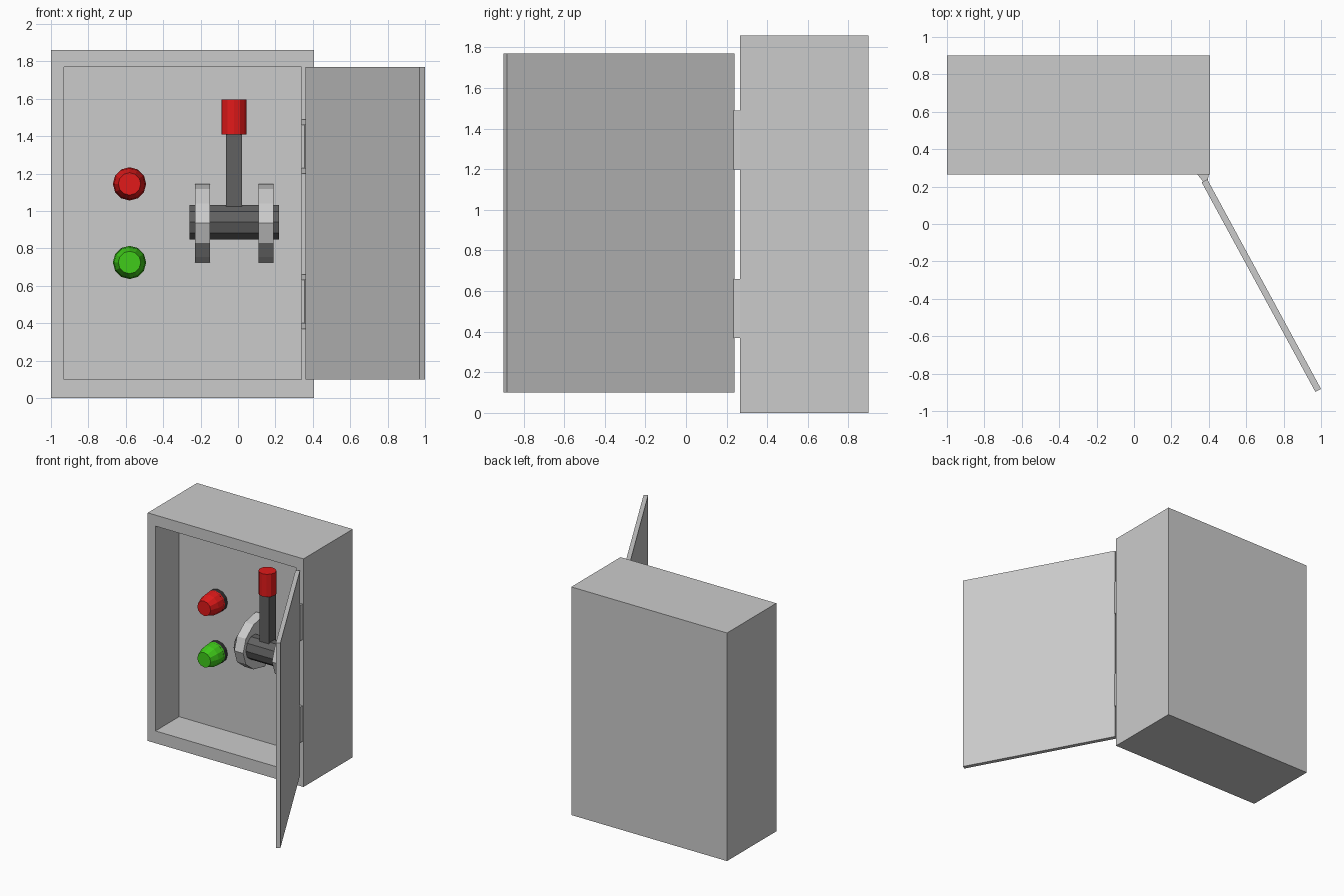
import bpy, bmesh, math
from mathutils import Vector, Matrix

if "Cube" in bpy.data.objects:
    bpy.data.objects.remove(bpy.data.objects["Cube"])


def material(name, r, g, b):
    m = bpy.data.materials.new(name)
    m.diffuse_color = (r, g, b, 1)
    m.use_nodes = True
    m.node_tree.nodes["Principled BSDF"].inputs["Base Color"].default_value = m.diffuse_color
    return m


RED = material("red", 0.75, 0.01, 0.01)
GREEN = material("green", 0.05, 0.6, 0.01)
DARK = material("dark_grey", 0.12, 0.12, 0.12)
BLACK = material("black", 0.03, 0.03, 0.03)


def loft(name, rings, mat=None):
    """Skin a list of closed point rings and cap both ends."""
    bm = bmesh.new()
    loops = [[bm.verts.new(p) for p in ring] for ring in rings]
    for a, b in zip(loops, loops[1:]):
        for i in range(len(a)):
            j = (i + 1) % len(a)
            bm.faces.new((a[i], a[j], b[j], b[i]))
    bm.faces.new(loops[0])
    bm.faces.new(loops[-1])
    bmesh.ops.recalc_face_normals(bm, faces=bm.faces[:])
    me = bpy.data.meshes.new(name)
    bm.to_mesh(me)
    bm.free()
    ob = bpy.data.objects.new(name, me)
    bpy.context.collection.objects.link(ob)
    if mat:
        me.materials.append(mat)
    return ob


def rect(x0, x1, z0, z1, y):
    return [(x0, y, z0), (x1, y, z0), (x1, y, z1), (x0, y, z1)]


def box(name, x0, x1, y0, y1, z0, z1, mat=None):
    return loft(name, [rect(x0, x1, z0, z1, y0), rect(x0, x1, z0, z1, y1)], mat)


def circle(centre, axis, r, n, r2=None):
    """Regular ring around the x, y or z axis, optionally elliptical."""
    r2 = r2 or r
    pts = []
    for i in range(n):
        a = 2 * math.pi * i / n
        u, v = r * math.cos(a), r2 * math.sin(a)
        off = {"x": (0, u, v), "y": (u, 0, v), "z": (u, v, 0)}[axis]
        pts.append(Vector(centre) + Vector(off))
    return pts


# Cabinet with a recess open to the front
loft("cabinet", [rect(-1, 0.405, 0, 1.86, 0.9),
                 rect(-1, 0.405, 0, 1.86, 0.265),
                 rect(-0.93, 0.34, 0.1, 1.77, 0.265),
                 rect(-0.93, 0.34, 0.1, 1.77, 0.57)])

# Open door, a thin panel swung outward
d = Vector((0.477, -0.879, 0))
n = Vector((0.879, 0.477, 0)) * 0.034
end = Vector((0.97, -0.898, 0))
start = end - d * 1.275
foot = [start, end, end + n, start + n]
loft("door", [[p + Vector((0, 0, z)) for p in foot] for z in (0.1, 1.77)])

# Hinges: wedge leaf with a knuckle at each end
for i, z in enumerate((0.37, 1.2)):
    wedge = [(0.355, 0.265), (0.40, 0.265), (0.393, 0.228), (0.366, 0.228)]
    loft(f"hinge_{i}", [[(x, y, h) for x, y in wedge] for h in (z, z + 0.29)])
    wide = [(0.337, 0.267), (0.37, 0.267), (0.37, 0.233), (0.365, 0.233)]
    for j, h in enumerate((z, z + 0.26)):
        loft(f"hinge_knuckle_{i}_{j}",
             [[(x, y, k) for x, y in wide] for k in (h, h + 0.03)])

# Push buttons with black collars
for name, z, mat in (("red_button", 1.145, RED), ("green_button", 0.725, GREEN)):
    loft(name + "_collar", [circle((-0.58, y, z), "y", 0.088, 12)
                            for y in (0.575, 0.52)], BLACK)
    loft(name, [circle((-0.58, y, z), "y", r, 12)
                for y, r in ((0.535, 0.089), (0.46, 0.083), (0.39, 0.06))], mat)

# Lever brackets, rounded plates set into the back wall
for side, x in (("left", -0.23), ("right", 0.11)):
    loft(f"lever_bracket_{side}", [circle((k, 0.55, 0.935), "x", 0.27, 12, 0.21)
                                   for k in (x, x + 0.08)])

# Lever axle, arm and grip
loft("lever_axle", [circle((x, 0.41, 0.94), "x", 0.095, 10, 0.098)
                    for x in (-0.26, 0.22)], DARK)
box("lever_arm", -0.065, 0.022, 0.368, 0.455, 0.98, 1.45, DARK)
loft("lever_grip", [circle((-0.022, 0.41, z), "z", 0.067, 12)
                    for z in (1.41, 1.595)], RED)
